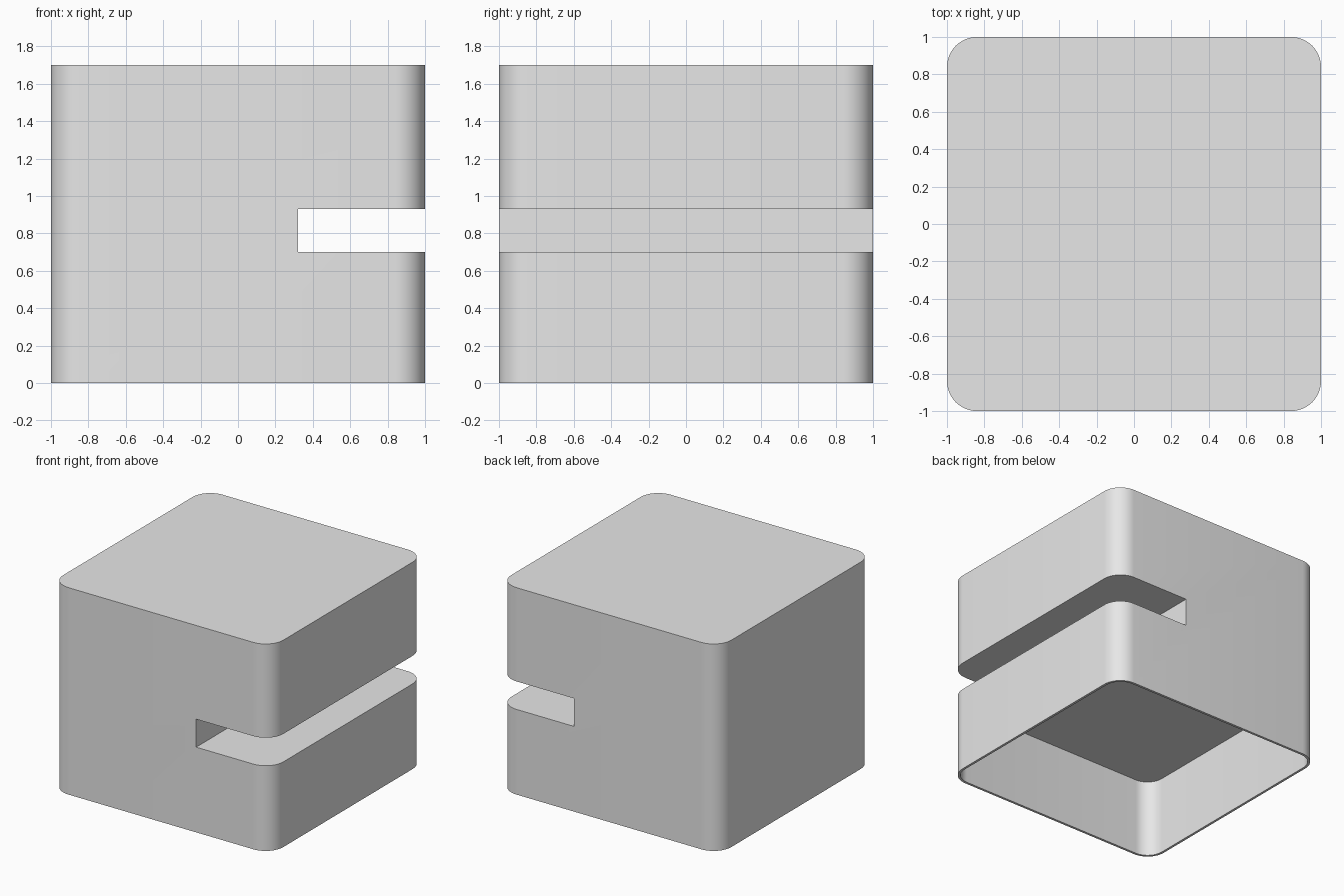
import bpy
import bmesh
import math
from mathutils import Matrix, Vector

default = bpy.data.objects.get("Cube")
if default:
    bpy.data.objects.remove(default, do_unlink=True)

HEIGHT = 1.7
RADIUS = 0.16
WALL = 0.02
CEILING = 0.645
SLOT_X, SLOT_LOW, SLOT_HIGH = 0.32, 0.70, 0.93


def make_block(name, low, high, radius=0):
    """Box between two corners, with optional rounded upright edges."""
    low, high = Vector(low), Vector(high)
    bm = bmesh.new()
    bmesh.ops.create_cube(bm, size=1)
    size = Matrix.Diagonal((*(high - low), 1))
    bm.transform(Matrix.Translation((low + high) / 2) @ size)
    if radius:
        upright = [e for e in bm.edges
                   if abs(e.verts[0].co.z - e.verts[1].co.z) > 0.01]
        bmesh.ops.bevel(bm, geom=upright, offset=radius, segments=12,
                        profile=0.5, affect='EDGES')
    mesh = bpy.data.meshes.new(name)
    bm.to_mesh(mesh)
    bm.free()
    obj = bpy.data.objects.new(name, mesh)
    bpy.context.collection.objects.link(obj)
    return obj


def cut(target, cutter):
    """Subtract the cutter from the target, then discard it."""
    cutter.hide_render = True
    mod = target.modifiers.new("cut", 'BOOLEAN')
    mod.operation = 'DIFFERENCE'
    mod.solver = 'EXACT'
    mod.object = cutter
    bpy.context.view_layer.objects.active = target
    bpy.ops.object.modifier_apply(modifier=mod.name)
    bpy.data.objects.remove(cutter, do_unlink=True)


# Rounded block
body = make_block("slotted_block", (-1, -1, 0), (1, 1, HEIGHT), RADIUS)

# Slot across the right-hand side
cut(body, make_block("slot_cutter", (SLOT_X, -1.2, SLOT_LOW),
                     (1.2, 1.2, SLOT_HIGH)))

# Thin-walled hollow open at the base
inner = 1 - WALL
cut(body, make_block("hollow_cutter", (-inner, -inner, -0.2),
                     (inner, inner, CEILING), RADIUS - WALL))

# Plain grey material
grey = bpy.data.materials.new("light_grey")
grey.use_nodes = True
colour = (0.8, 0.8, 0.8, 1)
grey.diffuse_color = colour
grey.node_tree.nodes["Principled BSDF"].inputs["Base Color"].default_value = colour
body.data.materials.clear()
body.data.materials.append(grey)

# Smooth corners with crisp edges
bpy.ops.object.select_all(action='DESELECT')
body.select_set(True)
bpy.context.view_layer.objects.active = body
bpy.ops.object.shade_smooth_by_angle(angle=math.radians(30))
